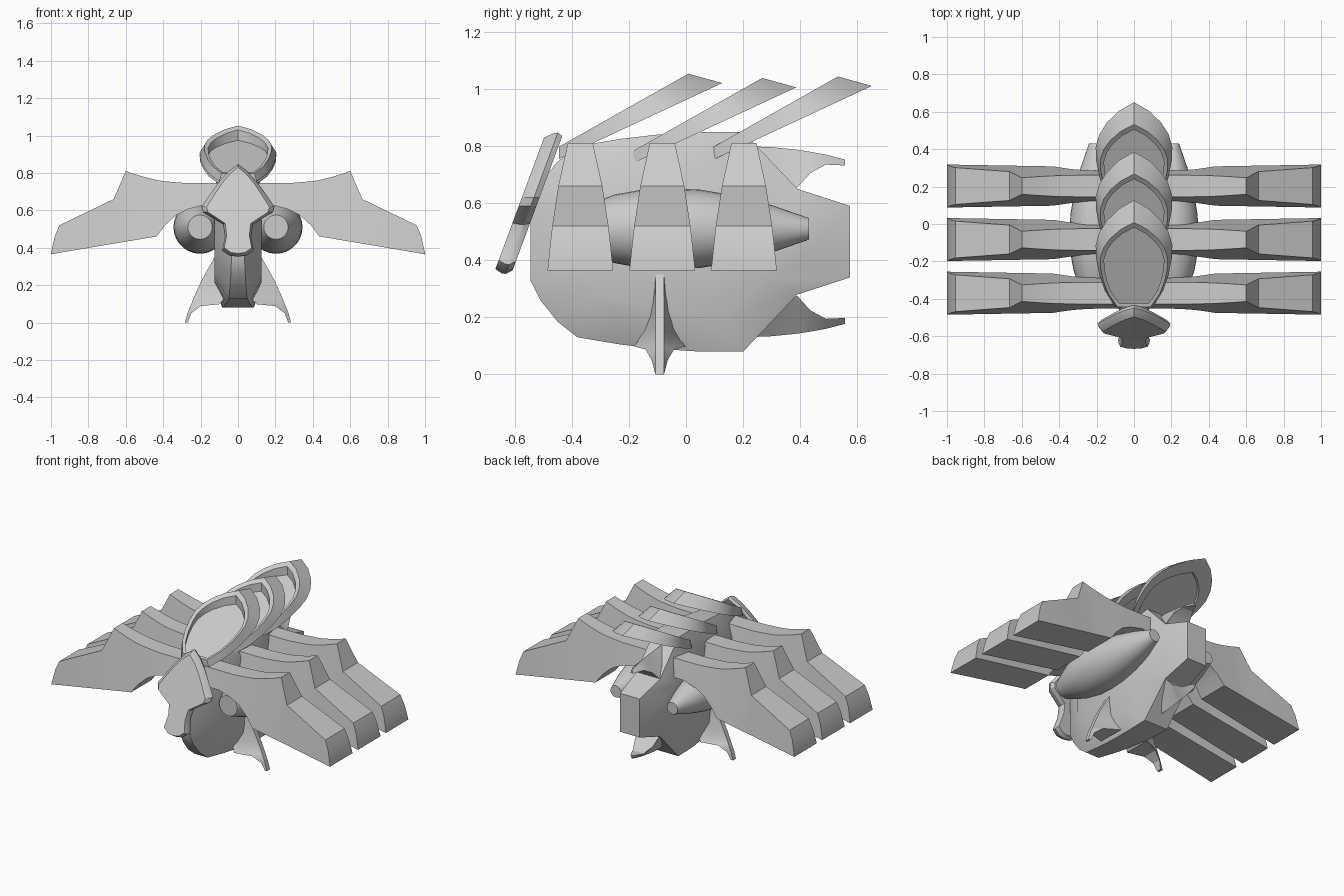
import bpy, bmesh, math

cube = bpy.data.objects.get("Cube")
if cube:
    bpy.data.objects.remove(cube, do_unlink=True)

grey = bpy.data.materials.new("light_grey")
grey.use_nodes = True
grey.diffuse_color = (0.6, 0.6, 0.6, 1)
grey.node_tree.nodes["Principled BSDF"].inputs["Base Color"].default_value = (0.6, 0.6, 0.6, 1)


def loft(name, sections):
    """Skin closed sections of equal point count and cap both ends."""
    bm = bmesh.new()
    rings = [[bm.verts.new(p) for p in s] for s in sections]
    n = len(rings[0])
    for a, b in zip(rings, rings[1:]):
        for i in range(n):
            j = (i + 1) % n
            bm.faces.new((a[i], a[j], b[j], b[i]))
    bm.faces.new(rings[0][::-1])
    bm.faces.new(rings[-1])
    bmesh.ops.remove_doubles(bm, verts=bm.verts, dist=0.0002)
    bmesh.ops.recalc_face_normals(bm, faces=bm.faces)
    mesh = bpy.data.meshes.new(name)
    bm.to_mesh(mesh)
    bm.free()
    mesh.materials.append(grey)
    ob = bpy.data.objects.new(name, mesh)
    bpy.context.scene.collection.objects.link(ob)
    bpy.ops.object.select_all(action='DESELECT')
    bpy.context.view_layer.objects.active = ob
    ob.select_set(True)
    bpy.ops.object.shade_smooth_by_angle(angle=math.radians(28))
    return ob


def lerp(table, v):
    """Piecewise linear lookup in (key, value) pairs with rising keys."""
    if v <= table[0][0]:
        return table[0][1]
    for (a, p), (b, q) in zip(table, table[1:]):
        if v <= b:
            return p + (q - p) * (v - a) / (b - a)
    return table[-1][1]


def mirrored(half):
    """Full outline from a right half that starts and ends on x = 0."""
    return half + [(-x, v) for x, v in half[-2:0:-1]]


SIDES = (("left", 1), ("right", -1))
MID = 0.465

# Hull: a bevelled disc, symmetrical above and below its middle height
lower = [(0.575, 0.34), (0.39, 0.28), (0.2, 0.08), (0.05, 0.08), (-0.1, 0.09), (-0.23, 0.105),
         (-0.38, 0.13), (-0.45, 0.185), (-0.51, 0.26), (-0.545, 0.33)]
outline = lower + [(y, 2 * MID - z) for y, z in lower[::-1]]
rim = [(-0.55, 0.035), (-0.3, 0.055), (0.1, 0.085), (0.39, 0.085), (0.575, 0.07)]


def hull_layer(scale, side, width=None):
    return [(side * (width or lerp(rim, y)), y * scale, MID + (z - MID) * scale) for y, z in outline]


loft("hull", [hull_layer(0.68, -1, 0.125), hull_layer(1, -1), hull_layer(1, 1), hull_layer(0.68, 1, 0.125)])

# Engine pods: turned bodies with a flat nose and a narrow nozzle
pod = [(-0.39, 0.065), (-0.33, 0.09), (-0.25, 0.12), (-0.15, 0.138), (-0.05, 0.142),
       (0.05, 0.137), (0.17, 0.117), (0.3, 0.083), (0.43, 0.038)]
SEG = 28
for side, s in SIDES:
    loft(side + "_pod", [[(s * 0.203 + r * math.cos(math.tau * i / SEG), y,
                           0.51 + r * math.sin(math.tau * i / SEG)) for i in range(SEG)] for y, r in pod])

# Wings: (x, top, bottom) stations; thickness depends on height only
stations = [(0.06, 0.745, 0.63), (0.18, 0.745, 0.63), (0.27, 0.745, 0.605), (0.33, 0.75, 0.575),
            (0.39, 0.755, 0.52), (0.435, 0.762, 0.46), (0.5, 0.778, 0.45), (0.55, 0.793, 0.441),
            (0.6, 0.81, 0.433), (0.665, 0.66, 0.422), (0.955, 0.52, 0.373), (0.98, 0.46, 0.368), (1.0, 0.37, 0.365)]
thick = [(0.365, 0.115), (0.51, 0.1), (0.66, 0.077), (0.81, 0.044)]
for row, cy in (("front", -0.37), ("middle", -0.083), ("rear", 0.203)):
    for side, s in SIDES:
        loft(f"{row}_{side}_wing", [
            [(s * x, cy + d * lerp(thick, z), z) for d, z in ((-1, t), (1, t), (1, b), (-1, b))]
            for x, t, b in stations])

# Back crests: tilted teardrop dishes, wider at the lower edge
drop = mirrored([(0, 0), (0.1, 0), (0.155, 0.15), (0.185, 0.3), (0.202, 0.45), (0.205, 0.58), (0.185, 0.7),
                 (0.145, 0.81), (0.08, 0.92), (0, 1)])
for row, y0, z0 in (("front", -0.444, 0.755), ("middle", -0.185, 0.74), ("rear", 0.08, 0.745)):

    def crest_layer(width, start, length, base, slope):
        return [(x * width, y0 + start + t * length, z0 + base + slope * (start + t * length)) for x, t in drop]

    loft(row + "_crest", [
        crest_layer(0.75, 0.03, 0.42, 0.012, 0.465),
        crest_layer(0.78, 0.025, 0.44, 0, 0.465),
        crest_layer(1, 0, 0.571, 0, 0.465),
        crest_layer(0.88, 0, 0.452, 0.043, 0.565),
        crest_layer(0.78, 0.02, 0.405, 0.035, 0.565),
        crest_layer(0.78, 0.02, 0.405, 0.022, 0.465)])

# Face shield: tilted plate with bevelled edges
shield = mirrored([(0, 0.847), (0.05, 0.81), (0.1, 0.755), (0.15, 0.685), (0.195, 0.62), (0.187, 0.59),
                   (0.08, 0.525), (0.07, 0.46), (0.085, 0.385), (0.045, 0.358), (0, 0.352)])


def shield_layer(scale, depth):
    pts = [(x * scale, 0.6 + (z - 0.6) * (scale + 1) / 2) for x, z in shield]
    return [(x, -0.435 - depth - 0.37 * (0.83 - z), z) for x, z in pts]


loft("face_shield", [shield_layer(0.9, 0), shield_layer(1, 0.02), shield_layer(0.98, 0.035), shield_layer(0.86, 0.062)])

# Landing fins: (z, outer x, inner x, inner half width), with side barbs
fin = [(0.35, 0.125, 0.07, 0.018), (0.28, 0.165, 0.07, 0.028), (0.225, 0.195, 0.07, 0.04),
       (0.16, 0.225, 0.07, 0.058), (0.12, 0.242, 0.08, 0.075), (0.098, 0.25, 0.1, 0.09),
       (0.088, 0.255, 0.2, 0.05), (0.05, 0.27, 0.25, 0.028), (0.0, 0.284, 0.268, 0.015)]
for side, s in SIDES:
    loft(side + "_landing_fin", [
        [(s * xo, -0.107, z), (s * xo, -0.077, z), (s * xi, -0.092 + w, z), (s * xi, -0.092 - w, z)]
        for z, xo, xi, w in fin])

# Tail fins: ridged hooks above and below the stern
tail = [(0.2, 0.8, 0.7, 0.085), (0.3, 0.796, 0.68, 0.085), (0.39, 0.787, 0.655, 0.08),
        (0.435, 0.78, 0.705, 0.065), (0.49, 0.77, 0.735, 0.04), (0.556, 0.753, 0.732, 0.01)]
for name, s in (("upper", 1), ("lower", -1)):
    loft(name + "_tail_fin", [
        [(0, y, MID + s * (t - MID)), (w, y, MID + s * (b - MID)), (-w, y, MID + s * (b - MID))]
        for y, t, b, w in tail])
